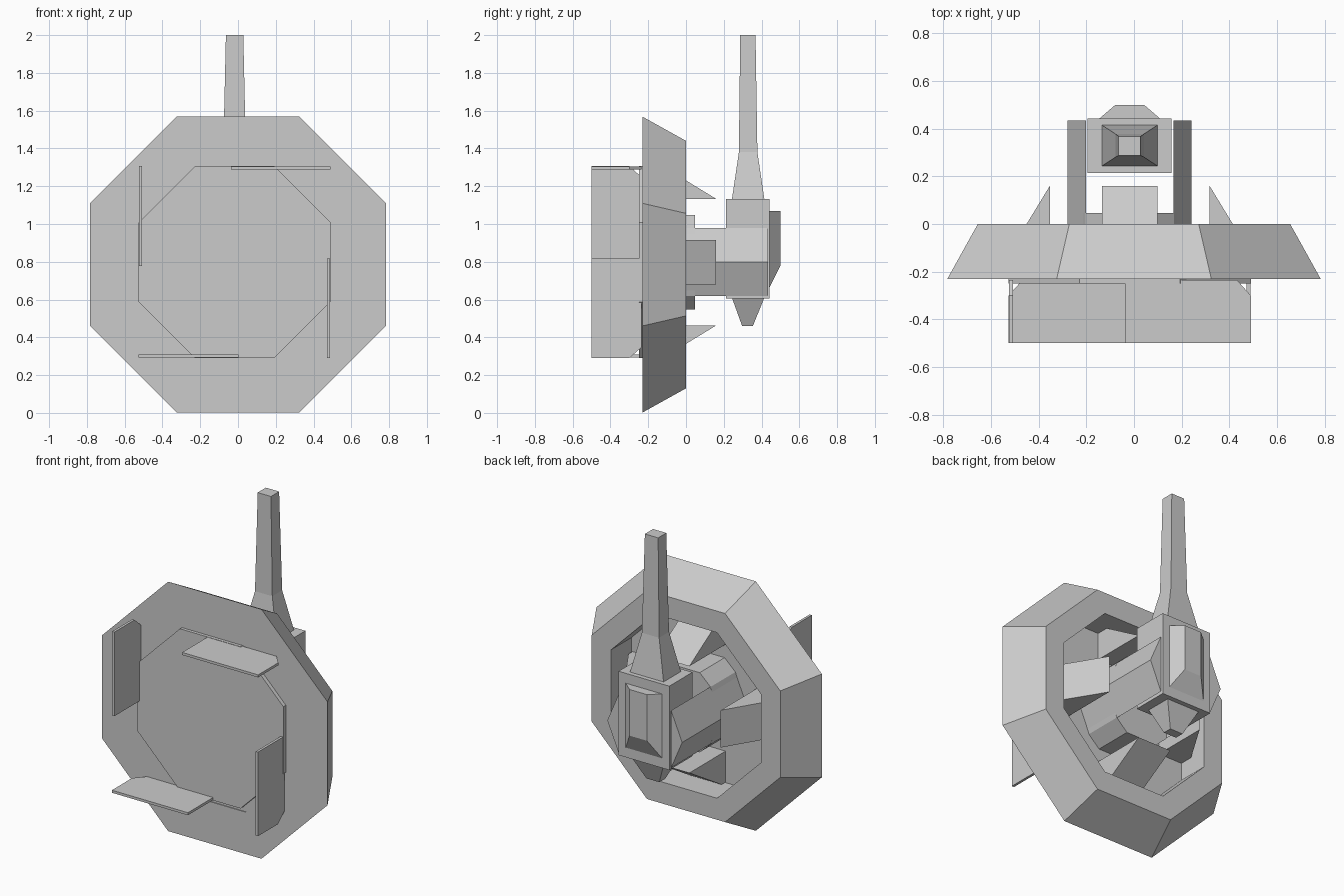
import bpy, bmesh
from math import cos, sin, pi
from mathutils import Matrix, Vector

if "Cube" in bpy.data.objects:
    bpy.data.objects.remove(bpy.data.objects["Cube"])

grey = bpy.data.materials.new("plain_grey")
grey.use_nodes = True
grey.diffuse_color = (0.6, 0.6, 0.6, 1)
grey.node_tree.nodes["Principled BSDF"].inputs["Base Color"].default_value = (0.6, 0.6, 0.6, 1)

CX, CZ = -0.018, 0.798     # axis of the inner assembly


def loft(name, rings, closed=False):
    """Skin equal-sized rings of points; cap the ends, or join last to first."""
    bm = bmesh.new()
    loops = [[bm.verts.new(p) for p in ring] for ring in rings]
    pairs = list(zip(loops, loops[1:]))
    if closed:
        pairs.append((loops[-1], loops[0]))
    else:
        bm.faces.new(loops[0])
        bm.faces.new(loops[-1])
    n = len(loops[0])
    for a, b in pairs:
        for i in range(n):
            j = (i + 1) % n
            bm.faces.new((a[i], a[j], b[j], b[i]))
    bmesh.ops.recalc_face_normals(bm, faces=bm.faces)
    mesh = bpy.data.meshes.new(name)
    bm.to_mesh(mesh)
    bm.free()
    mesh.materials.append(grey)
    obj = bpy.data.objects.new(name, mesh)
    bpy.context.collection.objects.link(obj)
    return obj


def octagon(apothem, y, cx=0.0, cz=0.785):
    r = apothem / cos(pi / 8)
    angles = [pi / 8 + k * pi / 4 for k in range(8)]
    return [(cx + r * cos(a), y, cz + r * sin(a)) for a in angles]


def rect_z(hx, y0, y1, z):
    return [(CX - hx, y0, z), (CX + hx, y0, z), (CX + hx, y1, z), (CX - hx, y1, z)]


def rect_y(hx, z0, z1, y):
    return [(CX - hx, y, z0), (CX + hx, y, z0), (CX + hx, y, z1), (CX - hx, y, z1)]


def quarter_turns(name, rings):
    """Four copies around the axis; points are (tangent, y, radius)."""
    for k, side in enumerate(("top", "right", "bottom", "left")):
        m = Matrix.Translation((CX, 0, CZ)) @ Matrix.Rotation(k * pi / 2, 4, "Y")
        loft(side + "_" + name, [[m @ Vector(p) for p in ring] for ring in rings])


# Tapered octagonal rim, open at the back
loft("rim", [octagon(0.783, -0.23), octagon(0.655, 0), octagon(0.52, 0),
             octagon(0.52, -0.23)], closed=True)

# Front disc
loft("front_disc", [octagon(0.508, -0.25, CX, CZ), octagon(0.508, -0.2, CX, CZ)])
loft("disc_backing", [octagon(0.53, -0.225), octagon(0.53, -0.2)])

# Pinwheel blades with one clipped corner
blade = [(-0.02, -0.5), (0.508, -0.5), (0.508, -0.3), (0.45, -0.235), (-0.02, -0.235)]
quarter_turns("blade", [[(t, y, r) for t, y in blade] for r in (0.49, 0.506)])

# Wedge prongs inside the rim
prong = [(0.335, 0.16), (0.53, -0.16), (0.53, -0.21), (0.335, -0.21)]
quarter_turns("prong", [[(t, y, r) for r, y in prong] for t in (-0.117, 0.117)])

# Raised base behind the disc
corner = [(0.25, 0), (0.185, 0.18), (0.11, 0.25)]
half = corner + [(-x, z) for x, z in reversed(corner)]
base = half + [(-x, -z) for x, z in half[1:-1]]
loft("base", [[(CX + x, y, CZ + z) for x, z in base] for y in (-0.21, 0.047)])

# Ridged side arms holding the hub
for side, s in (("left", 1), ("right", -1)):
    profile = [(0.183, 0.18), (0.26, 0), (0.183, -0.18)]
    loft(side + "_arm", [[(CX + s * x, y, CZ + z) for x, z in profile]
                         for y in (-0.2, 0.435)])

# Hub box and its rear cover
loft("hub", [rect_z(0.176, 0.213, 0.443, z) for z in (0.605, 1.132)])
loft("rear_cover", [rect_y(0.13, 0.66, 1.07, 0.44), rect_y(0.06, 0.78, 1.07, 0.5)])

# Mast above and spout below the hub
loft("mast", [rect_z(0.117, 0.243, 0.415, 1.13), rect_z(0.06, 0.28, 0.378, 1.38),
              rect_z(0.046, 0.287, 0.368, 2.0)])
loft("spout", [rect_z(0.117, 0.243, 0.415, 0.61), rect_z(0.045, 0.297, 0.354, 0.46)])
